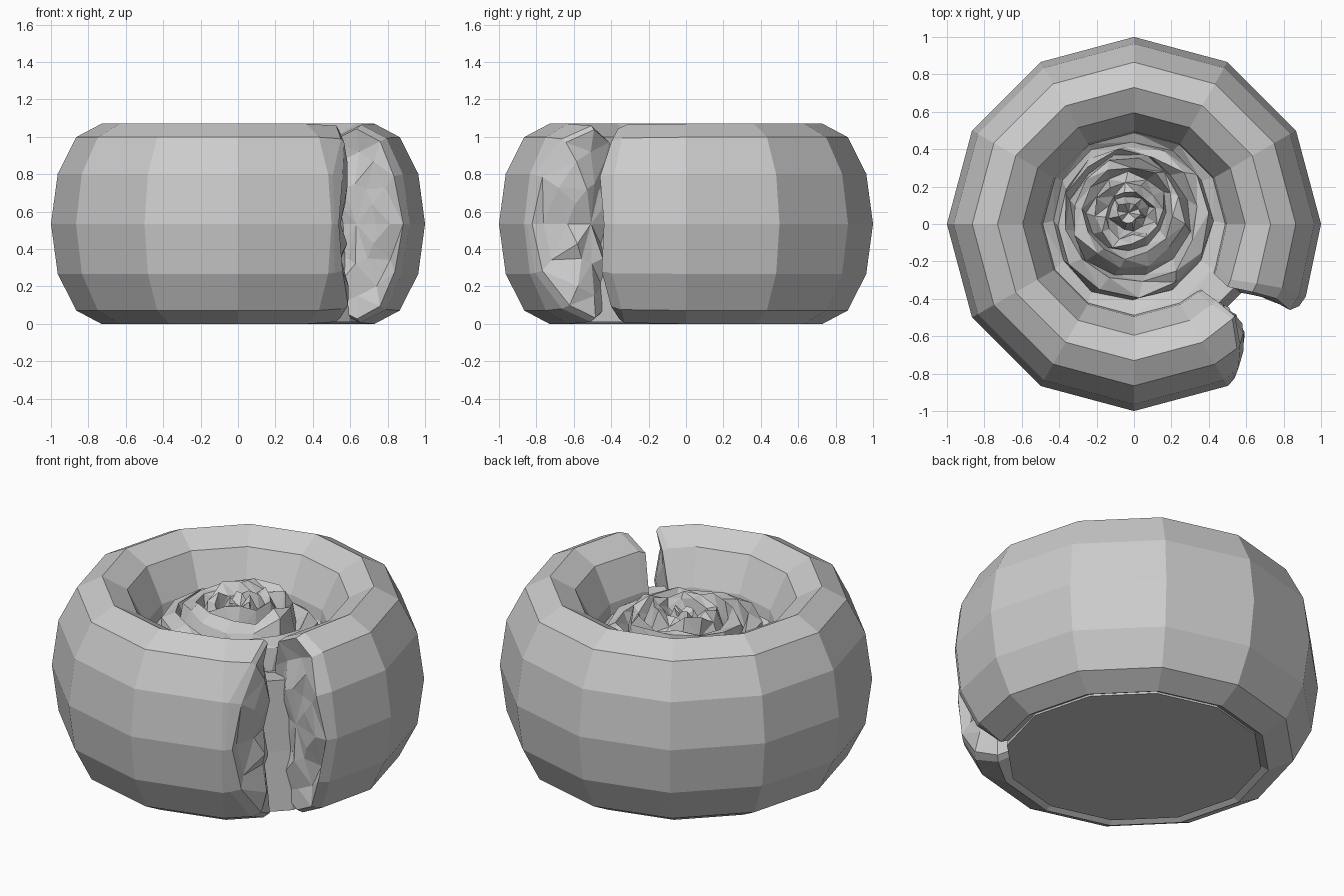
import bpy, bmesh, math, random
from mathutils import Vector

if "Cube" in bpy.data.objects:
    bpy.data.objects.remove(bpy.data.objects["Cube"])

random.seed(4)
R, A, H = 0.73, 0.27, 0.535   # ring radius, tube half width, tube half height
N = 12


def finish(bm, name):
    bmesh.ops.recalc_face_normals(bm, faces=bm.faces)
    me = bpy.data.meshes.new(name)
    bm.to_mesh(me)
    bm.free()
    ob = bpy.data.objects.new(name, me)
    bpy.context.collection.objects.link(ob)
    return ob


def interp(table, r):
    for (r0, v0), (r1, v1) in zip(table, table[1:]):
        if r <= r1:
            t = max(0, (r - r0) / (r1 - r0))
            return v0 + (v1 - v0) * t
    return table[-1][1]


def loop(bm, angle_of, scale=1.0, jit=0.0):
    """One cross-section of the tube; angle may vary with radius."""
    vs = []
    for i in range(N):
        a = 2 * math.pi * i / N
        r = R + A * scale * math.cos(a)
        z = H + H * scale * math.sin(a)
        ang = math.radians(angle_of(r) + random.uniform(-jit, jit))
        vs.append(bm.verts.new((r * math.cos(ang), r * math.sin(ang), z)))
    return vs


def bridge(bm, a, b):
    n = len(a)
    for i in range(n):
        j = (i + 1) % n
        bm.faces.new((a[i], a[j], b[j], b[i]))


# Split outer ring: torn right end, regular 30 degree stations, torn left end
right = [(0.45, -29), (0.6, -34), (0.7, -31), (0.85, -28), (1.0, -27.5)]
left = [(0.45, 315), (0.62, 317), (0.74, 319), (0.87, 312), (0.95, 306), (1.0, 302)]
bm = bmesh.new()
loops = []
for s in (0.4, 0.72):
    loops.append(loop(bm, lambda r: interp(right, r) + 1, s, 2.5))
loops.append(loop(bm, lambda r: interp(right, r), 0.95, 1.5))
loops.append(loop(bm, lambda r: interp(right, r) + 4, 0.99, 0.8))
for k in range(0, 301, 30):
    loops.append(loop(bm, lambda r: k))
loops.append(loop(bm, lambda r: max(301, interp(left, r) - 3), 0.98, 0.4))
loops.append(loop(bm, lambda r: interp(left, r), 0.94, 1.3))
for s in (0.72, 0.4):
    loops.append(loop(bm, lambda r: interp(left, r) - 1, s, 2.5))
for a, b in zip(loops, loops[1:]):
    bridge(bm, a, b)
for end in (loops[0], loops[-1]):
    c = bm.verts.new(sum((v.co for v in end), Vector()) / N)
    for i in range(N):
        bm.faces.new((end[i], end[(i + 1) % N], c))
bmesh.ops.triangulate(bm, faces=[f for f in bm.faces
                                 if all(v in set(sum(loops[:3] + loops[-3:], [])) for v in f.verts)])
finish(bm, "split_ring")

# Inner core: solid plug whose top is a rosette of crumpled ridges
profile = [(0.69, 0.01, 0), (0.66, 0.35, 0), (0.64, 0.76, 0), (0.49, 0.74, 0), (0.43, 0.70, 0.01),
           (0.405, 0.83, 0.02), (0.36, 0.86, 0.02), (0.32, 0.77, 0.02), (0.29, 0.89, 0.025),
           (0.24, 0.92, 0.02), (0.21, 0.82, 0.02), (0.18, 0.93, 0.025), (0.13, 0.92, 0.02),
           (0.10, 0.83, 0.015), (0.06, 0.93, 0.015)]
bm = bmesh.new()
rings = []
for n, (r, z, j) in enumerate(profile):
    shift = min(1, max(0, (0.5 - r) / 0.25)) * 0.06
    vs = []
    for i in range(N):
        a = 2 * math.pi * (i + 0.17 * max(0, n - 4)) / N
        rr = r + random.uniform(-j, j)
        vs.append(bm.verts.new((rr * math.cos(a) - shift * 0.5, rr * math.sin(a) + shift,
                                z + random.uniform(-j, j) * 1.6)))
    rings.append(vs)
for a, b in zip(rings, rings[1:]):
    bridge(bm, a, b)
bm.faces.new(rings[0])
tip = bm.verts.new((-0.03, 0.06, 0.88))
for i in range(N):
    bm.faces.new((rings[-1][i], rings[-1][(i + 1) % N], tip))
upper = [f for f in bm.faces if all(v.co.z > 0.6 for v in f.verts)]
bmesh.ops.triangulate(bm, faces=upper)
finish(bm, "rosette_core")
